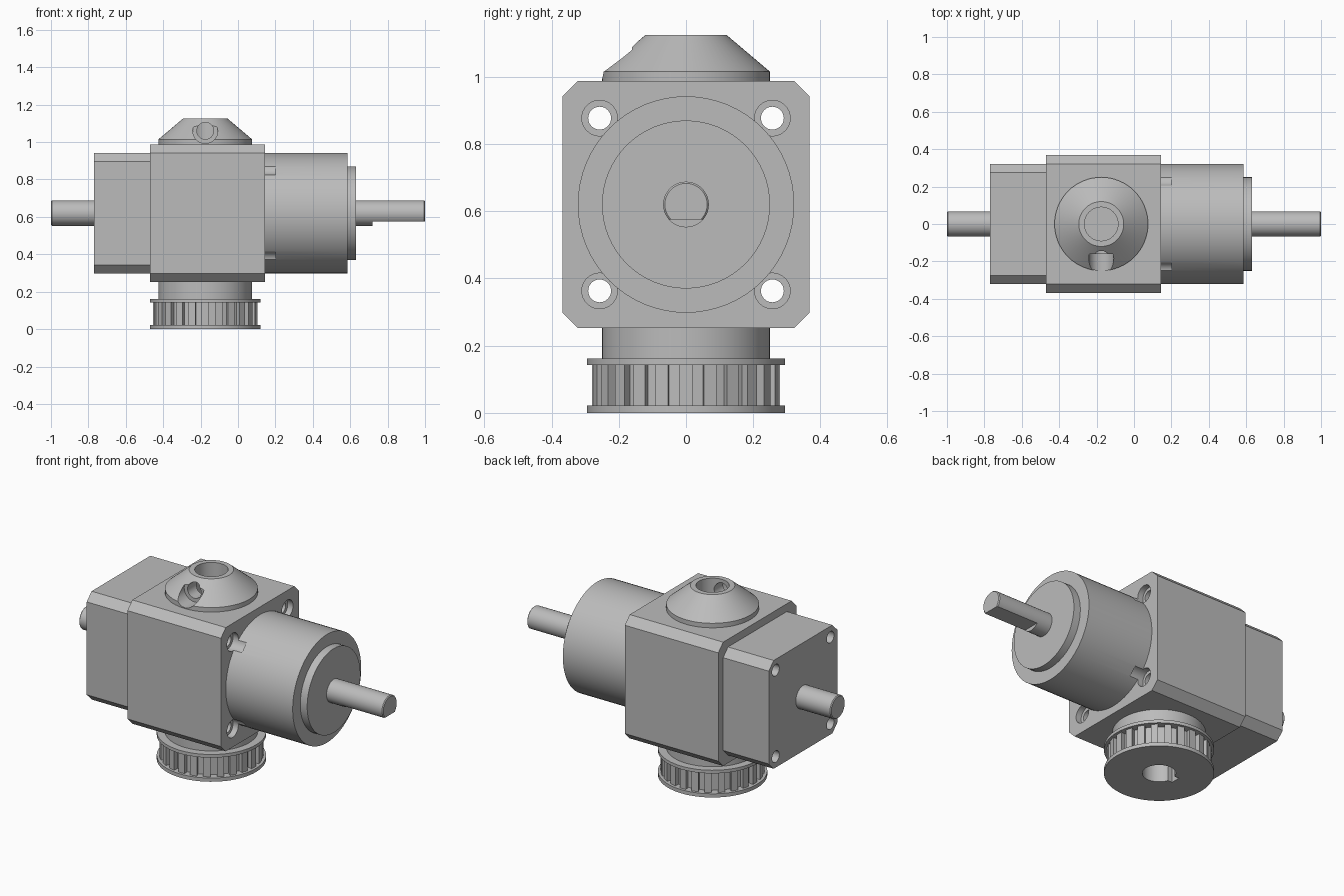
import bpy, bmesh
from math import cos, sin, pi, radians
from mathutils import Matrix, Vector

cube = bpy.data.objects.get("Cube")
if cube:
    bpy.data.objects.remove(cube, do_unlink=True)

steel = bpy.data.materials.new("plain_grey_metal")
steel.use_nodes = True
GREY = (0.5, 0.5, 0.5, 1)
steel.diffuse_color = GREY
steel.node_tree.nodes["Principled BSDF"].inputs["Base Color"].default_value = GREY

AXIS_Z = 0.62     # height of the horizontal shaft
HUB_X = -0.175    # position of the vertical axis

# Matrices that turn a local z axis into the wanted direction
ALONG_X = Matrix(((0, 0, 1), (1, 0, 0), (0, 1, 0))).to_4x4()
ALONG_Y = Matrix(((1, 0, 0), (0, 0, 1), (0, -1, 0))).to_4x4()
ALONG_Z = Matrix.Identity(4)


def finish(name, bm, turn=ALONG_Z, at=(0, 0, 0)):
    bmesh.ops.transform(bm, matrix=Matrix.Translation(Vector(at)) @ turn, verts=bm.verts)
    bmesh.ops.recalc_face_normals(bm, faces=bm.faces)
    mesh = bpy.data.meshes.new(name)
    bm.to_mesh(mesh)
    bm.free()
    mesh.materials.append(steel)
    obj = bpy.data.objects.new(name, mesh)
    bpy.context.collection.objects.link(obj)
    return obj


def lathe(name, profile, turn=ALONG_Z, at=(0, 0, 0), sides=48):
    """Solid of revolution from (radius, distance along axis) pairs."""
    bm = bmesh.new()
    rings = [[bm.verts.new((r * cos(2 * pi * i / sides), r * sin(2 * pi * i / sides), t))
              for i in range(sides)] for r, t in profile]
    for a, b in zip(rings, rings[1:]):
        for i in range(sides):
            j = (i + 1) % sides
            bm.faces.new((a[i], a[j], b[j], b[i]))
    bm.faces.new(rings[0])
    bm.faces.new(rings[-1])
    return finish(name, bm, turn, at)


def prism(name, outline, t0, t1, turn=ALONG_Z, at=(0, 0, 0)):
    bm = bmesh.new()
    face = bm.faces.new([bm.verts.new((u, v, t0)) for u, v in outline])
    new = bmesh.ops.extrude_face_region(bm, geom=[face])["geom"]
    bmesh.ops.translate(bm, vec=(0, 0, t1 - t0),
                        verts=[g for g in new if isinstance(g, bmesh.types.BMVert)])
    return finish(name, bm, turn, at)


def chamfered_square(h, c):
    k = h - c
    return [(h, -k), (h, k), (k, h), (-k, h), (-h, k), (-h, -k), (-k, -h), (k, -h)]


def rect(u0, u1, v0, v1):
    return [(u0, v0), (u1, v0), (u1, v1), (u0, v1)]


def cut(obj, cutters):
    """Carve the cutters out of a part and bake the result."""
    for c in cutters:
        mod = obj.modifiers.new("cut", "BOOLEAN")
        mod.operation, mod.solver, mod.object = "DIFFERENCE", "EXACT", c
    bpy.context.view_layer.update()
    graph = bpy.context.evaluated_depsgraph_get()
    baked = bpy.data.meshes.new_from_object(obj.evaluated_get(graph))
    obj.modifiers.clear()
    obj.data = baked


on_shaft = dict(turn=ALONG_X, at=(0, 0, AXIS_Z))
on_hub = dict(at=(HUB_X, 0, 0))

# Gearbox block, rear housing and round front housing
block = prism("gearbox_block", chamfered_square(0.368, 0.046), -0.47, 0.145, **on_shaft)
housing = prism("rear_housing", chamfered_square(0.322, 0.046), -0.77, -0.47, **on_shaft)
barrel = lathe("front_barrel", [(0.322, 0.1), (0.322, 0.585), (0.25, 0.585), (0.25, 0.63)],
               sides=64, **on_shaft)

# Shafts
output = lathe("output_shaft", [(0.068, 0.6), (0.068, 0.995), (0.063, 1)], **on_shaft)
rear = lathe("rear_shaft", [(0.063, -1), (0.068, -0.995), (0.068, -0.75)], **on_shaft)

# Conical hub on top, neck below
hub = lathe("conical_hub", [(0.25, 0.97), (0.25, 1.015), (0.12, 1.125)], sides=64, **on_hub)
neck = lathe("lower_neck", [(0.25, 0.15), (0.25, 0.27)], sides=64, **on_hub)

# Toothed pulley with two flanges
TEETH = 24
tooth = []
for i in range(TEETH):
    for r, f in ((0.25, -0.22), (0.28, -0.27), (0.28, 0.27), (0.25, 0.22)):
        a = 2 * pi * (i + f) / TEETH
        tooth.append((r * cos(a), r * sin(a)))
pulley = prism("pulley_teeth", tooth, 0.01, 0.155, **on_hub)
bottom_flange = lathe("bottom_flange", [(0.295, 0), (0.295, 0.022)], sides=64, **on_hub)
top_flange = lathe("top_flange", [(0.295, 0.143), (0.295, 0.162)], sides=64, **on_hub)

# Cutters: stepped bolt holes, bores, keyway, set screw and shaft flat
bolts = [lathe("bolt_hole_cutter",
               [(0.034, -0.9), (0.034, 0.11), (0.053, 0.11), (0.053, 0.2)],
               ALONG_X, (0, sy * 0.257, AXIS_Z + sz * 0.257), 32)
         for sy in (-1, 1) for sz in (-1, 1)]
top_bore = lathe("top_bore_cutter", [(0.09, 0.8), (0.09, 1.2)], **on_hub)
low_bore = lathe("lower_bore_cutter", [(0.09, -0.1), (0.09, 0.4)], **on_hub)
keyway = prism("keyway_cutter", rect(-0.115, 0, -0.028, 0.028), -0.1, 0.39, **on_hub)
screw = lathe("set_screw_cutter",
              [(0.067, -0.4), (0.067, -0.16), (0.045, -0.16), (0.045, -0.03)],
              ALONG_Y, (HUB_X, 0, 1.06), 32)
flat = prism("shaft_flat_cutter", rect(-0.1, 0.1, -0.1, -0.045), 0.72, 1.1, **on_shaft)

cut(block, bolts + [top_bore, low_bore, keyway])
cut(housing, bolts)
cut(barrel, bolts)
cut(output, [flat])
cut(hub, [top_bore, screw])
for part in (neck, pulley, bottom_flange, top_flange):
    cut(part, [low_bore, keyway])
for c in bolts + [top_bore, low_bore, keyway, screw, flat]:
    bpy.data.objects.remove(c, do_unlink=True)

# Smooth round surfaces, keep edges sharp
bpy.ops.object.select_all(action="DESELECT")
for part in (block, housing, barrel, output, rear, hub, neck, pulley, bottom_flange, top_flange):
    part.select_set(True)
    bpy.context.view_layer.objects.active = part
bpy.ops.object.shade_smooth_by_angle(angle=radians(25))
